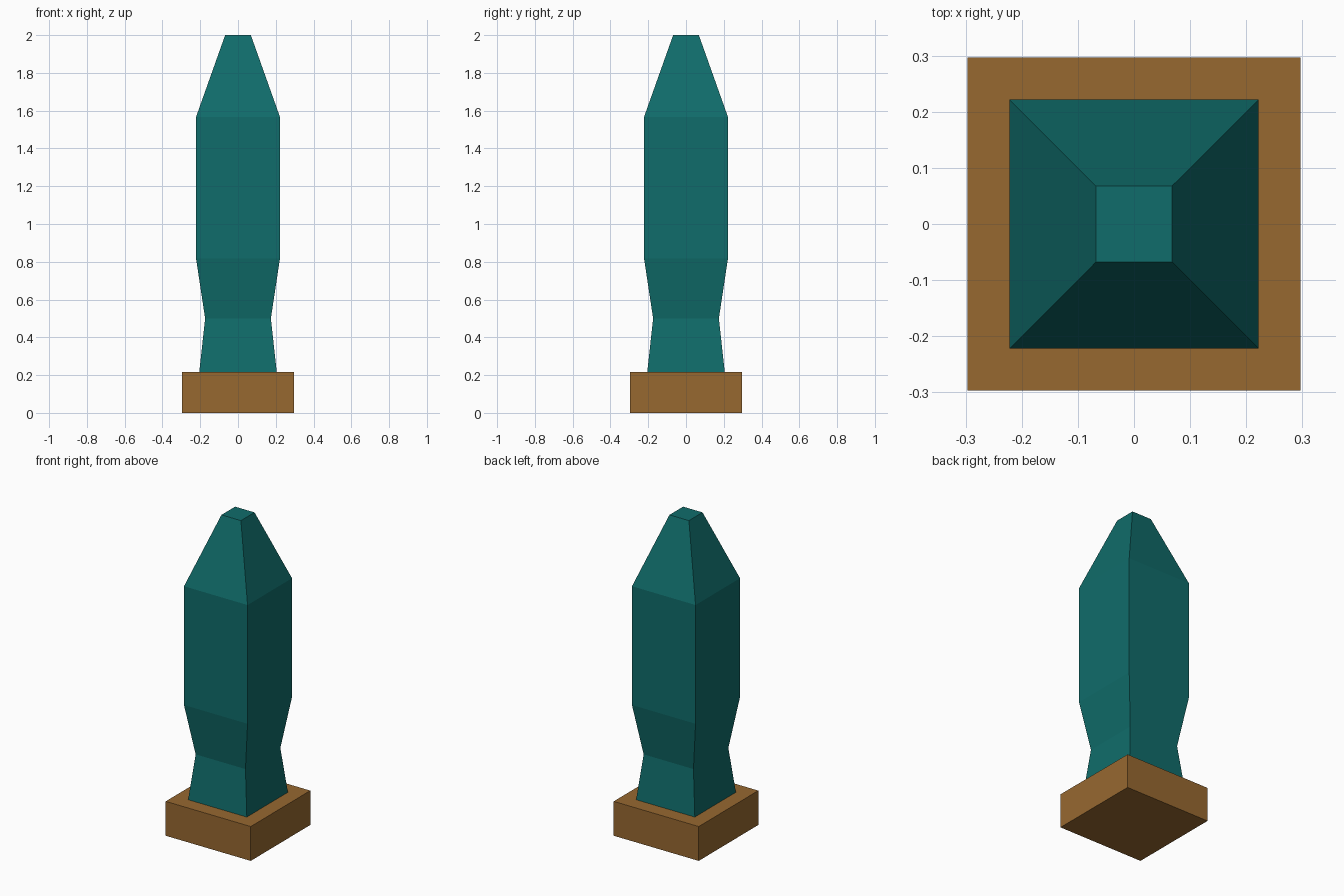
import bpy, bmesh

if "Cube" in bpy.data.objects:
    bpy.data.objects.remove(bpy.data.objects["Cube"])


def material(name, color):
    mat = bpy.data.materials.new(name)
    mat.diffuse_color = color
    mat.use_nodes = True
    mat.node_tree.nodes["Principled BSDF"].inputs["Base Color"].default_value = mat.diffuse_color
    return mat


def square_loft(name, profile, mat):
    """Closed square column through (half width, height) sections."""
    bm = bmesh.new()
    rings = [[bm.verts.new((sx * h, sy * h, z))
              for sx, sy in ((-1, -1), (1, -1), (1, 1), (-1, 1))]
             for h, z in profile]
    for low, high in zip(rings, rings[1:]):
        for i in range(4):
            j = (i + 1) % 4
            bm.faces.new((low[i], low[j], high[j], high[i]))
    bm.faces.new(rings[0][::-1])
    bm.faces.new(rings[-1])
    mesh = bpy.data.meshes.new(name)
    bm.to_mesh(mesh)
    bm.free()
    mesh.materials.append(mat)
    obj = bpy.data.objects.new(name, mesh)
    bpy.context.collection.objects.link(obj)
    return obj


teal = material("teal", (0.005, 0.15, 0.145, 1))
brown = material("brown", (0.31, 0.14, 0.03, 1))

# Square plinth
square_loft("base", [(0.297, 0), (0.297, 0.217)], brown)

# Waisted column with a tapered, flat-topped tip
square_loft("column", [(0.205, 0.217), (0.174, 0.5), (0.222, 0.817),
                       (0.222, 1.567), (0.068, 2.0)], teal)
